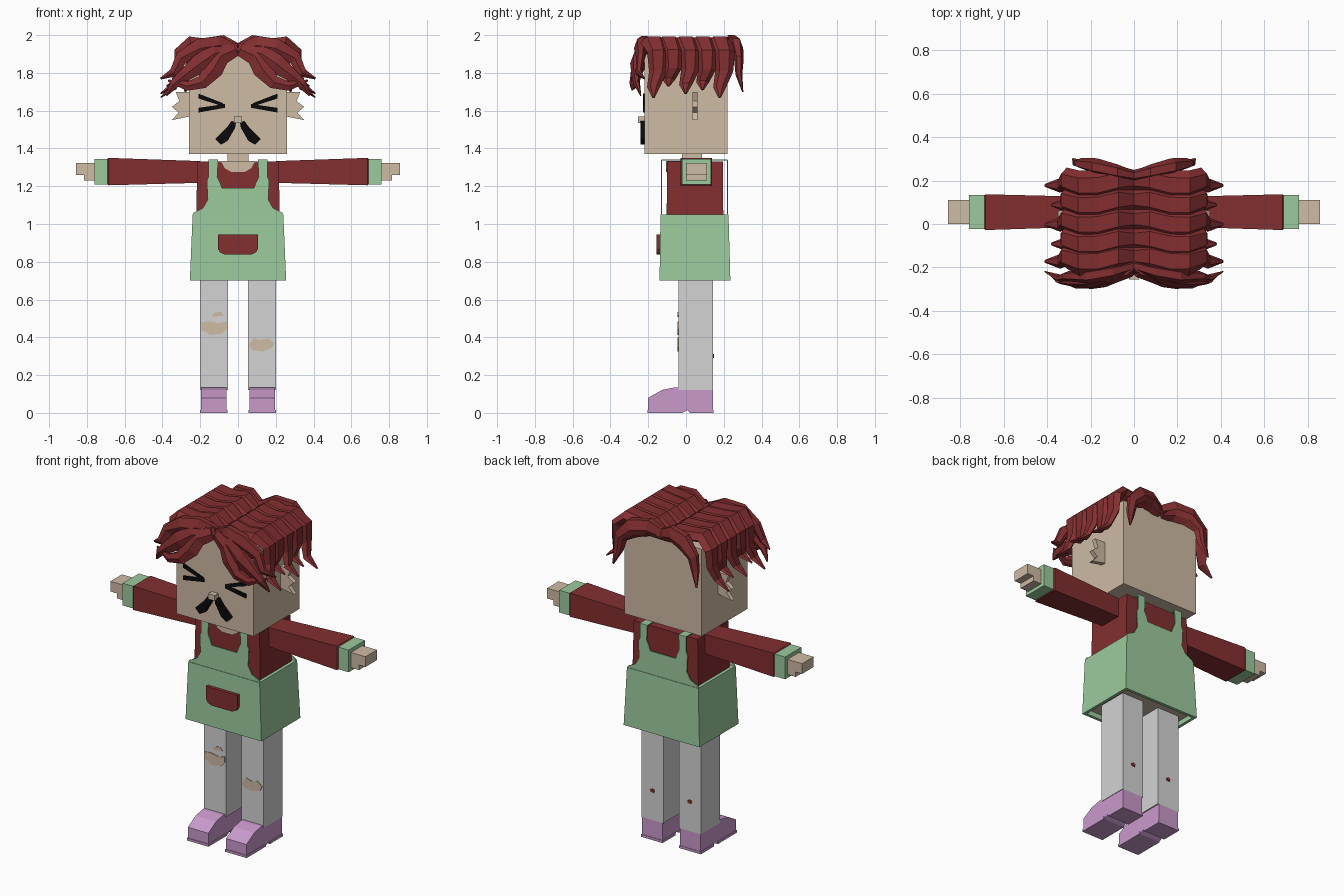
import bpy, bmesh
from mathutils import Vector

if "Cube" in bpy.data.objects:
    bpy.data.objects.remove(bpy.data.objects["Cube"], do_unlink=True)


def material(name, r, g, b):
    """Flat colour from display values 0-255, stored as linear."""
    col = [(c / 255) ** 2.2 for c in (r, g, b)] + [1]
    m = bpy.data.materials.new(name)
    m.diffuse_color = col
    m.use_nodes = True
    bsdf = m.node_tree.nodes["Principled BSDF"]
    bsdf.inputs["Base Color"].default_value = col
    bsdf.inputs["Roughness"].default_value = 0.9
    return m


RED = material("dark red", 130, 50, 52)
SKIN = material("skin", 205, 185, 163)
GREEN = material("apron green", 154, 201, 156)
GREY = material("trouser grey", 210, 210, 210)
PURPLE = material("shoe purple", 200, 152, 202)
BLACK = material("black", 18, 18, 18)


def loft(name, strips, mat, mirror=False):
    """Skin each list of rings into a closed solid, all in one object."""
    bm = bmesh.new()
    for rings in strips:
        vs = [[bm.verts.new(p) for p in ring] for ring in rings]
        n = len(vs[0])
        for a, b in zip(vs, vs[1:]):
            for i in range(n):
                j = (i + 1) % n
                bm.faces.new((a[i], a[j], b[j], b[i]))
        bm.faces.new(vs[0])
        bm.faces.new(vs[-1][::-1])
    bmesh.ops.recalc_face_normals(bm, faces=bm.faces)
    me = bpy.data.meshes.new(name)
    bm.to_mesh(me)
    bm.free()
    me.materials.append(mat)
    ob = bpy.data.objects.new(name, me)
    bpy.context.collection.objects.link(ob)
    if mirror:
        mod = ob.modifiers.new("mirror", 'MIRROR')
        mod.use_mirror_merge = False
    return ob


def rect_z(x0, x1, y0, y1, z):
    return [(x0, y0, z), (x1, y0, z), (x1, y1, z), (x0, y1, z)]


def rect_x(x, y0, y1, z0, z1):
    return [(x, y0, z0), (x, y1, z0), (x, y1, z1), (x, y0, z1)]


def box(name, x0, x1, y0, y1, z0, z1, mat, mirror=False):
    return loft(name, [[rect_z(x0, x1, y0, y1, z0), rect_z(x0, x1, y0, y1, z1)]], mat, mirror)


def plate(name, outline, y0, y1, mat, mirror=False):
    """Extrude an x-z outline along y."""
    return loft(name, [[[(x, y, z) for x, z in outline] for y in (y0, y1)]], mat, mirror)


def sym(half):
    return half + [(-x, z) for x, z in reversed(half) if x > 0]


# Head, neck and face
box("head", -0.26, 0.26, -0.22, 0.22, 1.37, 1.9, SKIN)
box("neck", -0.055, 0.055, -0.02, 0.085, 1.3, 1.38, SKIN)
box("nose", -0.022, 0.022, -0.255, -0.21, 1.535, 1.568, SKIN)
plate("ear", [(0.25, 1.57), (0.35, 1.55), (0.315, 1.59), (0.35, 1.62),
              (0.31, 1.65), (0.33, 1.7), (0.25, 1.7)], 0.035, 0.062, SKIN, True)
plate("eye_upper_bar", [(0.07, 1.62), (0.08, 1.64), (0.21, 1.69), (0.21, 1.665)],
      -0.228, -0.219, BLACK, True)
plate("eye_lower_bar", [(0.07, 1.635), (0.07, 1.615), (0.21, 1.59), (0.21, 1.615)],
      -0.227, -0.219, BLACK, True)
plate("moustache", [(0.01, 1.54), (0.035, 1.545), (0.06, 1.51), (0.12, 1.45),
                    (0.09, 1.42), (0.055, 1.44), (0.015, 1.51)], -0.24, -0.219, BLACK, True)

# Hair: ridged locks falling outward from a centre parting
SECTION = [(-1, 0), (-0.4, 1), (0.6, 0.6), (1, 0), (0.5, -1), (-0.5, -1)]
Y = Vector((0, 1, 0))


def lock(path, wy, wu):
    """Tapered lock; wy is half size along y, wu across the path in x-z."""
    pts = [Vector(p) for p in path]
    last = len(pts) - 1
    rings = []
    for i, p in enumerate(pts):
        t = pts[min(i + 1, last)] - pts[max(i - 1, 0)]
        u = t.cross(Y).normalized() * -1
        k = (0.7, 1, 1.05, 1, 0.85, 0.7, 0.5, 0.1)[i + 7 - last if i > 2 else i]
        rings.append([p + Y * a * wy * k + u * b * wu * k for a, b in SECTION])
    return rings


top_path = [(0, 1.905), (0.08, 1.955), (0.17, 1.945), (0.25, 1.96),
            (0.31, 1.91), (0.315, 1.82), (0.34, 1.75), (0.41, 1.71)]
side_locks = []
for k, (y, drop) in enumerate([(0.19, 0.04), (0.1, 0.0), (0.01, 0.02), (-0.08, -0.02), (-0.16, 0.04)]):
    path = [(x - 0.03 * (k % 2) * (i > 5), y + 0.012 * (-1) ** (i // 2), z - drop * max(0, i - 4) / 3)
            for i, (x, z) in enumerate(top_path)]
    side_locks.append(lock(path, 0.068, 0.034))
loft("side_hair", side_locks, RED, True)

front_paths = [
    [(0, -0.19, 1.915), (0.1, -0.22, 1.945), (0.2, -0.24, 1.93), (0.3, -0.24, 1.88),
     (0.34, -0.25, 1.8), (0.41, -0.22, 1.77)],
    [(0, -0.205, 1.92), (0.12, -0.24, 1.905), (0.2, -0.26, 1.85), (0.28, -0.265, 1.79),
     (0.34, -0.26, 1.74), (0.38, -0.24, 1.68)],
    [(0.01, -0.22, 1.925), (0.09, -0.24, 1.89), (0.13, -0.255, 1.82), (0.19, -0.275, 1.75),
     (0.27, -0.28, 1.73), (0.37, -0.25, 1.76)]]
loft("front_hair", [lock(p, 0.034, 0.05) for p in front_paths], RED, True)
back_path = [(0, 0.22, 1.915), (0.08, 0.24, 1.945), (0.17, 0.265, 1.93),
             (0.24, 0.28, 1.87), (0.255, 0.28, 1.79), (0.28, 0.3, 1.7)]
loft("back_hair", [lock(back_path, 0.036, 0.055)], RED, True)

# Shirt with scooped neckline
loft("shirt", [[rect_z(-0.228, 0.228, -0.105, 0.2, 0.75),
                rect_z(-0.215, 0.215, -0.1, 0.195, 1.33)]], RED)
plate("neckline", sym([(0.09, 1.331), (0.07, 1.295), (0.035, 1.275)]), -0.107, -0.099, SKIN)
box("neckline_top", -0.09, 0.09, -0.105, 0.1, 1.328, 1.333, SKIN)

# Apron dress: skirt with a recessed underside, bibs and straps
skirt = loft("skirt", [[rect_z(-0.255, 0.255, -0.14, 0.235, 0.7),
                        rect_z(-0.24, 0.24, -0.135, 0.225, 1.05)]], GREEN)
skirt.data.materials.append(SKIN)
bm = bmesh.new()
bm.from_mesh(skirt.data)
under = min(bm.faces, key=lambda f: f.calc_center_median().z)
bmesh.ops.inset_individual(bm, faces=[under], thickness=0.025)
inner = bmesh.ops.extrude_discrete_faces(bm, faces=[under])["faces"][0]
rim = [e for e in bm.edges if e.is_boundary and e not in inner.edges]
bmesh.ops.translate(bm, verts=inner.verts, vec=(0, 0, 0.03))
bmesh.ops.bridge_loops(bm, edges=rim + list(inner.edges))
inner.material_index = 1
bmesh.ops.recalc_face_normals(bm, faces=bm.faces)
bm.to_mesh(skirt.data)
bm.free()

bib = sym([(0.085, 1.19), (0.095, 1.22), (0.11, 1.25), (0.105, 1.34), (0.155, 1.34),
           (0.155, 1.25), (0.165, 1.23), (0.16, 1.13), (0.185, 1.085), (0.235, 1.06), (0.24, 1.05)])
plate("front_bib", bib, -0.132, -0.126, GREEN)
plate("back_bib", bib, 0.216, 0.222, GREEN)
box("shoulder_strap", 0.105, 0.155, -0.13, 0.22, 1.335, 1.341, GREEN, True)
plate("pocket", sym([(0.107, 0.945), (0.107, 0.87), (0.095, 0.85), (0.07, 0.838)]),
      -0.157, -0.13, RED)

# Arms
loft("sleeve", [[rect_x(0.2, -0.012, 0.125, 1.218, 1.333),
                 rect_x(0.685, -0.028, 0.137, 1.205, 1.35),
                 rect_x(0.692, -0.022, 0.13, 1.212, 1.343)]], RED, True)
box("cuff", 0.69, 0.76, -0.022, 0.133, 1.21, 1.345, GREEN, True)
box("hand", 0.75, 0.858, 0, 0.11, 1.26, 1.322, SKIN, True)
box("thumb", 0.75, 0.815, 0, 0.11, 1.23, 1.262, SKIN, True)

# Legs with torn knees
box("trouser_leg", 0.053, 0.2, -0.04, 0.142, 0.12, 0.78, GREY, True)
plate("right_knee_tear", [(-0.195, 0.48), (-0.16, 0.485), (-0.1, 0.475), (-0.06, 0.485), (-0.058, 0.445),
                          (-0.085, 0.42), (-0.15, 0.412), (-0.17, 0.43), (-0.193, 0.435)],
      -0.044, -0.038, SKIN)
plate("right_thigh_tear", [(-0.14, 0.508), (-0.125, 0.53), (-0.09, 0.535), (-0.073, 0.515)],
      -0.044, -0.038, SKIN)
plate("left_knee_tear", [(0.057, 0.36), (0.085, 0.398), (0.115, 0.385), (0.16, 0.395), (0.192, 0.37),
                         (0.18, 0.345), (0.13, 0.325), (0.075, 0.335)],
      -0.044, -0.038, SKIN)
plate("calf_mark", [(0.115, 0.29), (0.135, 0.29), (0.14, 0.305), (0.125, 0.312), (0.112, 0.305)],
      0.14, 0.147, RED, True)

# Shoes with a small arch under the heel
profile = [(-0.2, 0), (-0.2, 0.08), (-0.125, 0.122), (-0.06, 0.135), (0.142, 0.13),
           (0.142, 0), (0.02, 0), (0.01, 0.015), (-0.02, 0)]
loft("shoe", [[[(x, y, z) for y, z in profile] for x in (0.06, 0.197)]], PURPLE, True)
box("shoe_sole", 0.056, 0.201, -0.204, -0.02, 0, 0.015, PURPLE, True)
box("shoe_heel", 0.056, 0.201, 0.02, 0.145, 0, 0.015, PURPLE, True)
